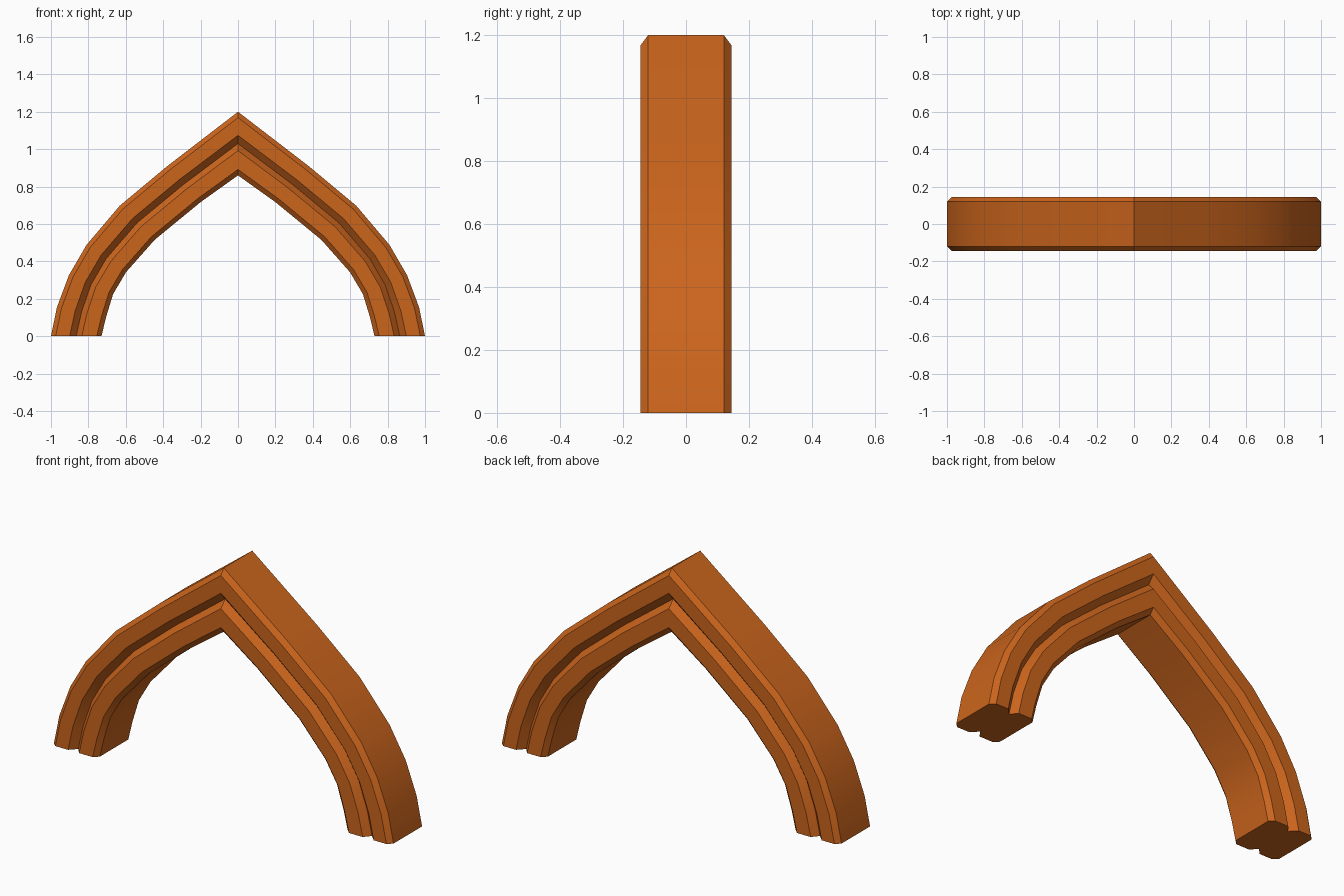
import bpy, bmesh, math
from mathutils import Vector

if "Cube" in bpy.data.objects:
    bpy.data.objects.remove(bpy.data.objects["Cube"])

# Outer and inner edge of the right half of the arch (x, z), foot to apex
outer = [(1.0, 0), (0.968, 0.155), (0.904, 0.326), (0.81, 0.488),
         (0.633, 0.697), (0.38, 0.908), (0, 1.2)]
inner = [(0.73, 0), (0.706, 0.1), (0.668, 0.225), (0.599, 0.342),
         (0.446, 0.515), (0.2, 0.717), (0, 0.86)]

# Half of the moulding section: distance in from the outer edge, half depth
half = [(0, 0.12), (0.025, 0.144), (0.1, 0.144), (0.135, 0.108),
        (0.165, 0.144), (0.245, 0.144), (0.27, 0.12)]
section = [(t / 0.27, -y) for t, y in half] + [(t / 0.27, y) for t, y in reversed(half)]

# Stations over the whole arch
stations = list(zip(outer, inner))
stations += [((-o[0], o[1]), (-i[0], i[1])) for o, i in reversed(stations[:-1])]

# Sweep the section along the arch
bm = bmesh.new()
rings = []
for o, i in stations:
    o, i = Vector((o[0], 0, o[1])), Vector((i[0], 0, i[1]))
    rings.append([bm.verts.new(o.lerp(i, t) + Vector((0, y, 0))) for t, y in section])
n = len(section)
for a, b in zip(rings, rings[1:]):
    for k in range(n):
        bm.faces.new((a[k], a[(k + 1) % n], b[(k + 1) % n], b[k]))
bm.faces.new(rings[0])
bm.faces.new(rings[-1])
bmesh.ops.recalc_face_normals(bm, faces=bm.faces)

mesh = bpy.data.meshes.new("pointed_arch")
bm.to_mesh(mesh)
bm.free()
arch = bpy.data.objects.new("pointed_arch", mesh)
bpy.context.collection.objects.link(arch)

# Orange-brown finish, smooth along the curve with crisp moulding edges
mat = bpy.data.materials.new("orange_brown")
mat.diffuse_color = (0.6, 0.13, 0.012, 1)
mat.use_nodes = True
mat.node_tree.nodes["Principled BSDF"].inputs["Base Color"].default_value = mat.diffuse_color
mesh.materials.append(mat)
bpy.context.view_layer.objects.active = arch
arch.select_set(True)
bpy.ops.object.shade_smooth_by_angle(angle=math.radians(30))
